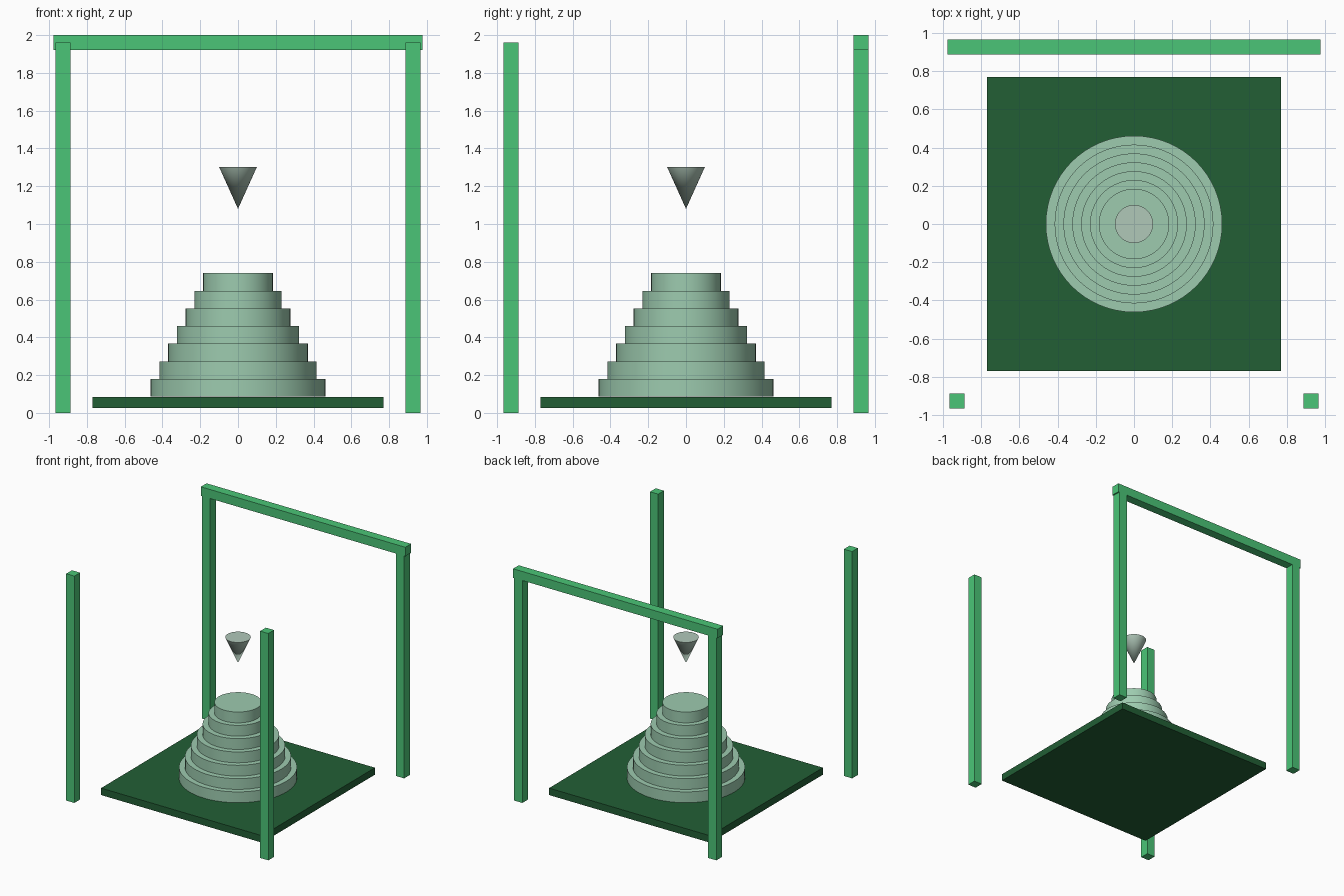
import bpy
import math

cube = bpy.data.objects.get("Cube")
if cube:
    bpy.data.objects.remove(cube, do_unlink=True)


def make_material(name, rgb):
    mat = bpy.data.materials.new(name)
    mat.use_nodes = True
    color = (*rgb, 1.0)
    mat.diffuse_color = color
    mat.node_tree.nodes["Principled BSDF"].inputs["Base Color"].default_value = color
    return mat


bright_green = make_material("bright_green", (0.07, 0.56, 0.184))
dark_green = make_material("dark_green", (0.016, 0.114, 0.036))
pale_green = make_material("pale_green", (0.337, 0.597, 0.429))
grey_green = make_material("grey_green", (0.434, 0.578, 0.485))


def finish(name, mat):
    obj = bpy.context.object
    obj.name = name
    obj.data.name = name
    obj.data.materials.append(mat)
    return obj


def box(name, size, center, mat):
    bpy.ops.mesh.primitive_cube_add(size=1, location=center)
    obj = finish(name, mat)
    obj.scale = size
    bpy.ops.object.transform_apply(location=False, rotation=False, scale=True)
    return obj


def round_part(name, r_bottom, r_top, z_bottom, z_top, mat):
    bpy.ops.mesh.primitive_cone_add(
        vertices=64, radius1=r_bottom, radius2=r_top,
        depth=z_top - z_bottom, location=(0, 0, (z_bottom + z_top) / 2))
    obj = finish(name, mat)
    bpy.ops.object.shade_smooth_by_angle(angle=math.radians(30))
    return obj


# Four corner posts
BAR = 0.078
EDGE = 0.927
POST_HEIGHT = 1.96
for side, sx in (("left", 1), ("right", -1)):
    for end, sy in (("front", -1), ("back", 1)):
        box(f"{end}_{side}_post", (BAR, BAR, POST_HEIGHT),
            (sx * EDGE, sy * EDGE, POST_HEIGHT / 2), bright_green)

# Beam across the back posts
box("back_beam", (1.955, BAR, BAR), (0, EDGE, 2 - BAR / 2), bright_green)

# Square floor slab
box("floor_slab", (1.54, 1.54, 0.06), (0, 0, 0.055), dark_green)

# Stepped mound of stacked discs
BASE_Z = 0.086
STEP = 0.0934
for i in range(7):
    radius = 0.462 - 0.0463 * i
    round_part(f"mound_step_{i + 1}", radius, radius,
               BASE_Z + STEP * i, BASE_Z + STEP * (i + 1), pale_green)

# Inverted cone floating over the mound
round_part("hanging_cone", 0, 0.1, 1.08, 1.302, grey_green)
